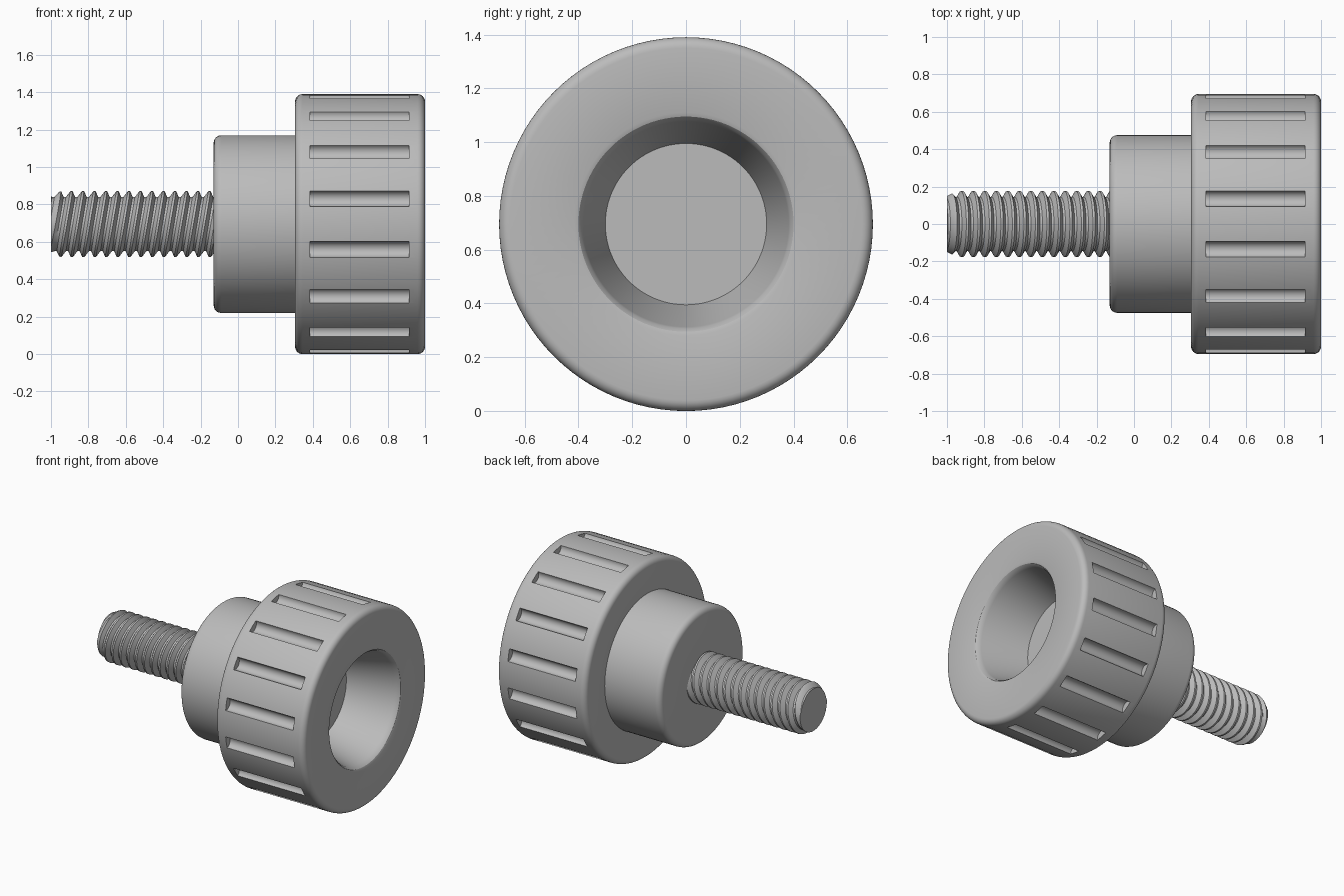
import bpy, bmesh, math
from mathutils import Matrix, Vector

if "Cube" in bpy.data.objects:
    bpy.data.objects.remove(bpy.data.objects["Cube"], do_unlink=True)

RADIUS = 0.695   # knob radius, also the height of the axis
grey = bpy.data.materials.new("satin grey")
grey.use_nodes = True
grey.diffuse_color = (0.5, 0.5, 0.5, 1)
grey.node_tree.nodes["Principled BSDF"].inputs["Base Color"].default_value = (0.5, 0.5, 0.5, 1)


def fillet(cx, cr, size, start, steps=6):
    """Quarter-round profile points, turning clockwise from the start angle."""
    return [(cx + size * math.cos(a), cr + size * math.sin(a))
            for a in (math.radians(start - 90 * i / steps) for i in range(steps + 1))]


def lathe(profile, segments):
    """Revolve (x, radius) points about the x axis and cap both ends."""
    bm = bmesh.new()
    rings = [[bm.verts.new((x, r * math.cos(t), r * math.sin(t)))
              for t in (math.tau * i / segments for i in range(segments))]
             for x, r in profile]
    for a, b in zip(rings, rings[1:]):
        for i in range(segments):
            j = (i + 1) % segments
            bm.faces.new((a[i], a[j], b[j], b[i]))
    bm.faces.new(rings[0])
    bm.faces.new(rings[-1])
    return bm


def finish(bm, name):
    bmesh.ops.recalc_face_normals(bm, faces=bm.faces)
    mesh = bpy.data.meshes.new(name)
    bm.to_mesh(mesh)
    bm.free()
    mesh.materials.append(grey)
    obj = bpy.data.objects.new(name, mesh)
    obj.location.z = RADIUS
    bpy.context.collection.objects.link(obj)
    return obj


def smooth(obj):
    bpy.ops.object.select_all(action="DESELECT")
    obj.select_set(True)
    bpy.context.view_layer.objects.active = obj
    bpy.ops.object.shade_smooth_by_angle(angle=math.radians(32))


# Knob head and collar, with a tapered recess in the outer face
profile = [(-0.13, 0.2)]
profile += fillet(-0.09, 0.435, 0.04, 180)
profile += [(0.305, 0.475)]
profile += fillet(0.345, RADIUS - 0.04, 0.04, 180)
profile += fillet(0.96, RADIUS - 0.04, 0.04, 90)
profile += [(1.0, 0.415), (0.995, 0.4), (0.98, 0.388), (0.96, 0.382), (0.64, 0.3)]
knob = finish(lathe(profile, 96), "knob")

# Sixteen half-round grip slots
bm = bmesh.new()
for i in range(16):
    turn = Matrix.Rotation(math.tau * (i + 0.5) / 16, 4, "X")
    place = turn @ Matrix.Translation((0.65, 0, RADIUS)) @ Matrix.Rotation(math.pi / 2, 4, "Y")
    bmesh.ops.create_cone(bm, cap_ends=True, segments=24, radius1=0.043,
                          radius2=0.043, depth=0.53, matrix=place)
cutter = finish(bm, "slot_cutter")
cut = knob.modifiers.new("grip slots", "BOOLEAN")
cut.operation = "DIFFERENCE"
cut.solver = "EXACT"
cut.object = cutter
bpy.context.view_layer.update()
evaluated = knob.evaluated_get(bpy.context.evaluated_depsgraph_get())
knob.data = bpy.data.meshes.new_from_object(evaluated)
knob.modifiers.clear()
bpy.data.objects.remove(cutter, do_unlink=True)
smooth(knob)

# Threaded stud: slanted ridges, trimmed flat and chamfered at the tip
PITCH, ROOT, CREST = 0.0615, 0.145, 0.176
profile = []
for i in range(17):
    x = -1.08 + i * PITCH
    profile += [(x, ROOT), (x + 0.2 * PITCH, ROOT),
                (x + 0.5 * PITCH, CREST), (x + 0.7 * PITCH, CREST)]
bm = lathe(profile, 48)
for v in bm.verts:
    v.co.x += 0.17 * v.co.z
for x, side in ((-1.0, -1), (-0.1, 1)):
    cut = bmesh.ops.bisect_plane(bm, geom=bm.verts[:] + bm.edges[:] + bm.faces[:],
                                 plane_co=(x, 0, 0), plane_no=(side, 0, 0), clear_outer=True)
    edges = [e for e in cut["geom_cut"] if isinstance(e, bmesh.types.BMEdge)]
    bmesh.ops.contextual_create(bm, geom=edges)
for v in bm.verts:
    r = Vector((v.co.y, v.co.z)).length
    limit = 0.15 + 0.5 * (v.co.x + 1)
    if r > limit:
        v.co.y *= limit / r
        v.co.z *= limit / r
smooth(finish(bm, "threaded_stud"))
